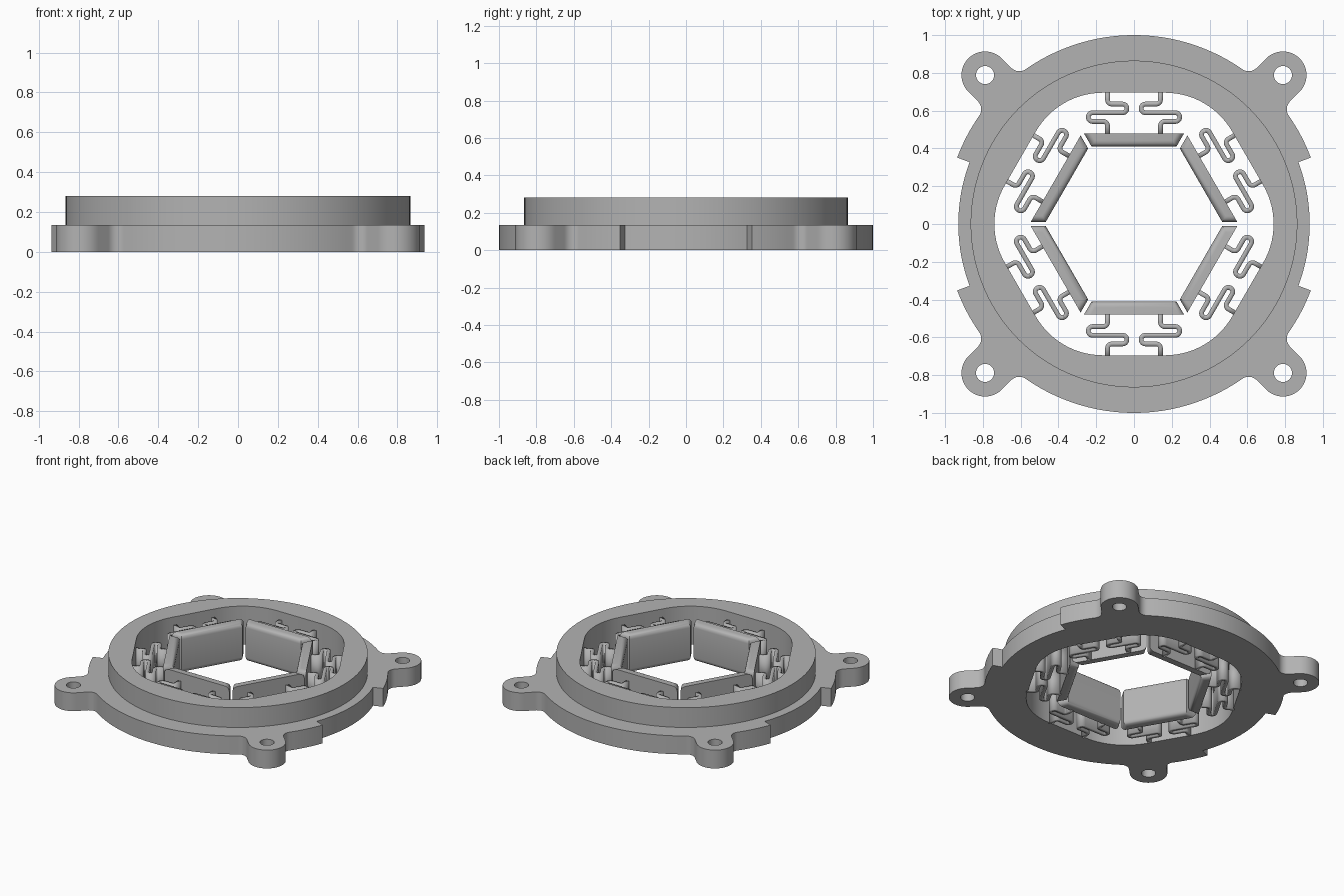
import bpy, bmesh, math
from math import sin, cos, radians, pi, tan
from mathutils import Vector, Matrix

cube = bpy.data.objects.get("Cube")
if cube:
    bpy.data.objects.remove(cube)

FLANGE_TOP, TOP, SPRING_TOP = 0.135, 0.281, 0.22
HOLE_APOTHEM = 0.695
EAR_DIST, EAR_R, FILLET = 1.115, 0.125, 0.06

grey = bpy.data.materials.new("plain_grey")
grey.use_nodes = True
color = (0.45, 0.45, 0.45, 1)
grey.diffuse_color = color
grey.node_tree.nodes["Principled BSDF"].inputs["Base Color"].default_value = color


def arc(cx, cy, r, a0, a1, n):
    """Points on an arc, angles in degrees."""
    angles = [radians(a0 + (a1 - a0) * i / n) for i in range(n + 1)]
    return [Vector((cx + r * cos(a), cy + r * sin(a))) for a in angles]


def fillet(points, r, closed, n):
    """Round every corner of a polyline with radius r."""
    pts = [Vector(p) for p in points]
    out = []
    for i, p in enumerate(pts):
        if not closed and i in (0, len(pts) - 1):
            out.append(p)
            continue
        a = (pts[i - 1] - p).normalized()
        b = (pts[(i + 1) % len(pts)] - p).normalized()
        half = a.angle(b) / 2
        centre = p + (a + b).normalized() * r / sin(half)
        start = p + a * r / tan(half) - centre
        end = p + b * r / tan(half) - centre
        turn = start.angle_signed(end)      # clockwise positive
        for k in range(n + 1):
            out.append(centre + Matrix.Rotation(-turn * k / n, 2) @ start)
    return out


def finish(ob, angle=30):
    ob.data.materials.clear()
    ob.data.materials.append(grey)
    bpy.ops.object.select_all(action='DESELECT')
    ob.select_set(True)
    bpy.context.view_layer.objects.active = ob
    bpy.ops.object.shade_smooth_by_angle(angle=radians(angle))
    return ob


def plate_with_holes(name, loops, z0, z1):
    """Extrude a filled outline; the loops after the first are holes."""
    curve = bpy.data.curves.new(name + "_profile", 'CURVE')
    curve.dimensions, curve.fill_mode = '2D', 'BOTH'
    curve.extrude = (z1 - z0) / 2
    for loop in loops:
        s = curve.splines.new('POLY')
        s.points.add(len(loop) - 1)
        for pt, p in zip(s.points, loop):
            pt.co = (p.x, p.y, 0, 1)
        s.use_cyclic_u = True
    helper = bpy.data.objects.new(name + "_profile", curve)
    bpy.context.collection.objects.link(helper)
    mesh = bpy.data.meshes.new_from_object(
        helper.evaluated_get(bpy.context.evaluated_depsgraph_get()))
    bpy.data.objects.remove(helper)
    bm = bmesh.new()
    bm.from_mesh(mesh)
    bmesh.ops.remove_doubles(bm, verts=bm.verts, dist=1e-5)
    bmesh.ops.translate(bm, verts=bm.verts, vec=(0, 0, (z0 + z1) / 2))
    bmesh.ops.recalc_face_normals(bm, faces=bm.faces)
    bm.to_mesh(mesh)
    bm.free()
    ob = bpy.data.objects.new(name, mesh)
    bpy.context.collection.objects.link(ob)
    return finish(ob)


# Rounded hexagonal opening shared by flange and collar
R = HOLE_APOTHEM / cos(pi / 6)
opening = fillet([(R * cos(k * pi / 3), R * sin(k * pi / 3)) for k in range(6)],
                 0.41, True, 14)

# Flange: one quadrant with a shallow side recess and a mounting ear, mirrored
along = math.sqrt((1 + FILLET) ** 2 - (EAR_R + FILLET) ** 2)
side = EAR_R + FILLET
spread = math.degrees(math.atan2(side, along))
ear = (arc(along, -side, FILLET, 180 - spread, 90, 8)
       + arc(EAR_DIST, 0, EAR_R, -90, 90, 24)
       + arc(along, side, FILLET, 270, 180 + spread, 8))
turn45 = Matrix.Rotation(pi / 4, 2)
quad = (arc(0, 0, 0.93, 0, 20.6, 12) + arc(0, 0, 1, 20.6, 45 - spread, 8)[:-1]
        + [turn45 @ p for p in ear] + arc(0, 0, 1, 45 + spread, 90, 20)[1:])
half = quad + [Vector((-p.x, p.y)) for p in reversed(quad[:-1])]
outline = half + [Vector((p.x, -p.y)) for p in reversed(half[1:-1])]
c = EAR_DIST * cos(pi / 4)
bolts = [arc(sx * c, sy * c, 0.048, 0, 345, 23) for sx in (-1, 1) for sy in (-1, 1)]
plate_with_holes("flange", [outline, opening] + bolts, 0, FLANGE_TOP)

# Raised collar
plate_with_holes("collar", [arc(0, 0, 0.865, 0, 357, 119), opening], FLANGE_TOP, TOP)

# Meandering spring path, from the collar wall in to the jaw
path = fillet([(-.14, .705), (-.14, .635), (-.038, .635), (-.038, .589),
               (-.242, .589), (-.242, .543), (-.14, .543), (-.14, .47)],
              0.0225, False, 6)


def make_spring(name, mirror, rot):
    bm = bmesh.new()
    rows = [[bm.verts.new((p.x * mirror, p.y, z)) for p in path] for z in (0, SPRING_TOP)]
    for i in range(len(path) - 1):
        bm.faces.new((rows[0][i], rows[0][i + 1], rows[1][i + 1], rows[1][i]))
    mesh = bpy.data.meshes.new(name)
    bm.to_mesh(mesh)
    bm.free()
    ob = bpy.data.objects.new(name, mesh)
    bpy.context.collection.objects.link(ob)
    ob.rotation_euler.z = rot
    finish(ob, 40)
    solid = ob.modifiers.new("thickness", 'SOLIDIFY')
    solid.thickness, solid.offset = 0.025, 0
    solid.use_even_offset = True


def make_jaw(name, rot):
    """Mitred slab with rounded inner and end edges."""
    inner, outer, gap = 0.41, 0.479, 0.012
    xi, xo = inner * tan(pi / 6) - gap, outer * tan(pi / 6) - gap
    bm = bmesh.new()
    base = bm.faces.new([bm.verts.new(v) for v in
                         ((-xi, inner, 0), (xi, inner, 0), (xo, outer, 0), (-xo, outer, 0))])
    top = bmesh.ops.extrude_face_region(bm, geom=[base])["geom"]
    bmesh.ops.translate(bm, vec=(0, 0, TOP),
                        verts=[v for v in top if isinstance(v, bmesh.types.BMVert)])
    bmesh.ops.recalc_face_normals(bm, faces=bm.faces)
    edges = [e for e in bm.edges
             if abs(e.verts[0].co.z - e.verts[1].co.z) < 1e-4
             and min(v.co.y for v in e.verts) < outer - 0.01]
    bmesh.ops.bevel(bm, geom=edges, offset=0.032, segments=5, profile=0.5, affect='EDGES')
    mesh = bpy.data.meshes.new(name)
    bm.to_mesh(mesh)
    bm.free()
    ob = bpy.data.objects.new(name, mesh)
    bpy.context.collection.objects.link(ob)
    ob.rotation_euler.z = rot
    finish(ob)


# Six jaws around the opening, each carried by a mirrored pair of springs
for k in range(6):
    make_jaw(f"jaw_{k + 1}", k * pi / 3)
    for label, m in (("a", 1), ("b", -1)):
        make_spring(f"spring_{k + 1}{label}", m, k * pi / 3)
